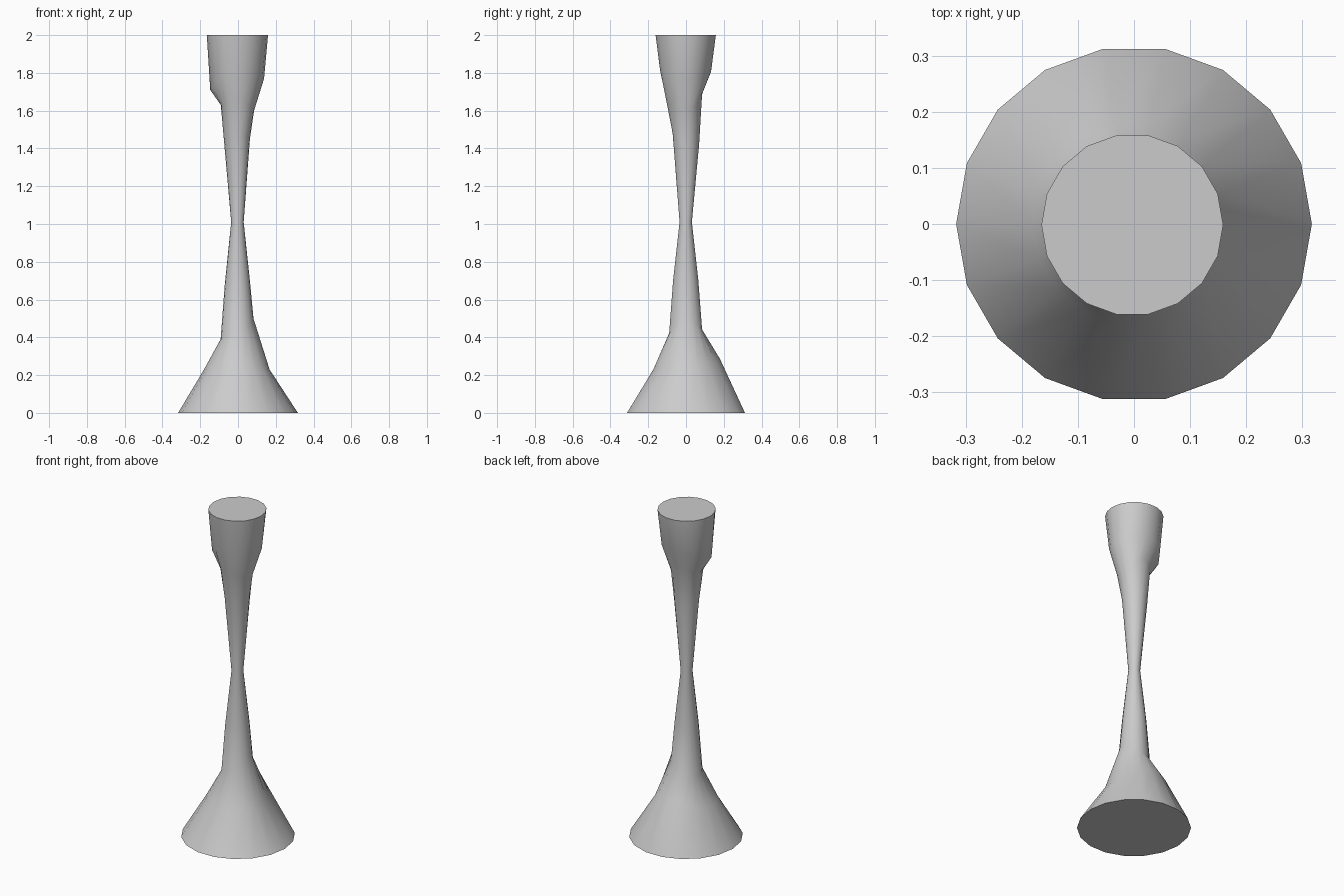
import bpy, bmesh, math

default = bpy.data.objects.get("Cube")
if default:
    bpy.data.objects.remove(default, do_unlink=True)

SIDES = 18

# Hand-shaped outline (radius, height) on each of the four sides
RIGHT_TO_BACK = {
    0: [(.317, 0), (.17, .23), (.085, .50), (.066, .70), (.033, 1.01), (.066, 1.45), (.088, 1.60), (.141, 1.77), (.162, 2)],
    90: [(.317, 0), (.183, .29), (.088, .44), (.068, .70), (.033, 1.01), (.072, 1.42), (.088, 1.69), (.136, 1.81), (.162, 2)],
    180: [(.317, 0), (.177, .23), (.089, .39), (.067, .68), (.033, 1.01), (.072, 1.45), (.088, 1.63), (.144, 1.71), (.162, 2)],
    270: [(.317, 0), (.174, .23), (.089, .42), (.068, .70), (.033, 1.01), (.070, 1.48), (.104, 1.65), (.138, 1.82), (.162, 2)],
}


def ring_point(level, angle):
    """Blend the four outlines around the axis."""
    radius = height = 0
    for side, outline in RIGHT_TO_BACK.items():
        weight = max(0, math.cos(angle - math.radians(side))) ** 2
        radius += weight * outline[level][0]
        height += weight * outline[level][1]
    lean = -.003 if level else 0
    return (radius * math.cos(angle) + lean, radius * math.sin(angle) + lean / 2, height)


# Waisted stand: stacked rings bridged into one closed body
bm = bmesh.new()
angles = [math.tau * i / SIDES for i in range(SIDES)]
rings = [[bm.verts.new(ring_point(level, a)) for a in angles]
         for level in range(len(RIGHT_TO_BACK[0]))]
for low, high in zip(rings, rings[1:]):
    for i in range(SIDES):
        j = (i + 1) % SIDES
        bm.faces.new((low[i], low[j], high[j], high[i])).smooth = True

# Flat base and flat top
bm.faces.new(rings[0][::-1])
bm.faces.new(rings[-1])
for edge in rings[0] + rings[-1]:
    for e in edge.link_edges:
        if any(not f.smooth for f in e.link_faces):
            e.smooth = False

mesh = bpy.data.meshes.new("waisted_stand")
bm.to_mesh(mesh)
bm.free()
stand = bpy.data.objects.new("waisted_stand", mesh)
bpy.context.collection.objects.link(stand)

# Plain light grey
grey = bpy.data.materials.new("light grey")
grey.use_nodes = True
grey.diffuse_color = (.6, .6, .6, 1)
grey.node_tree.nodes["Principled BSDF"].inputs["Base Color"].default_value = (.6, .6, .6, 1)
mesh.materials.append(grey)
